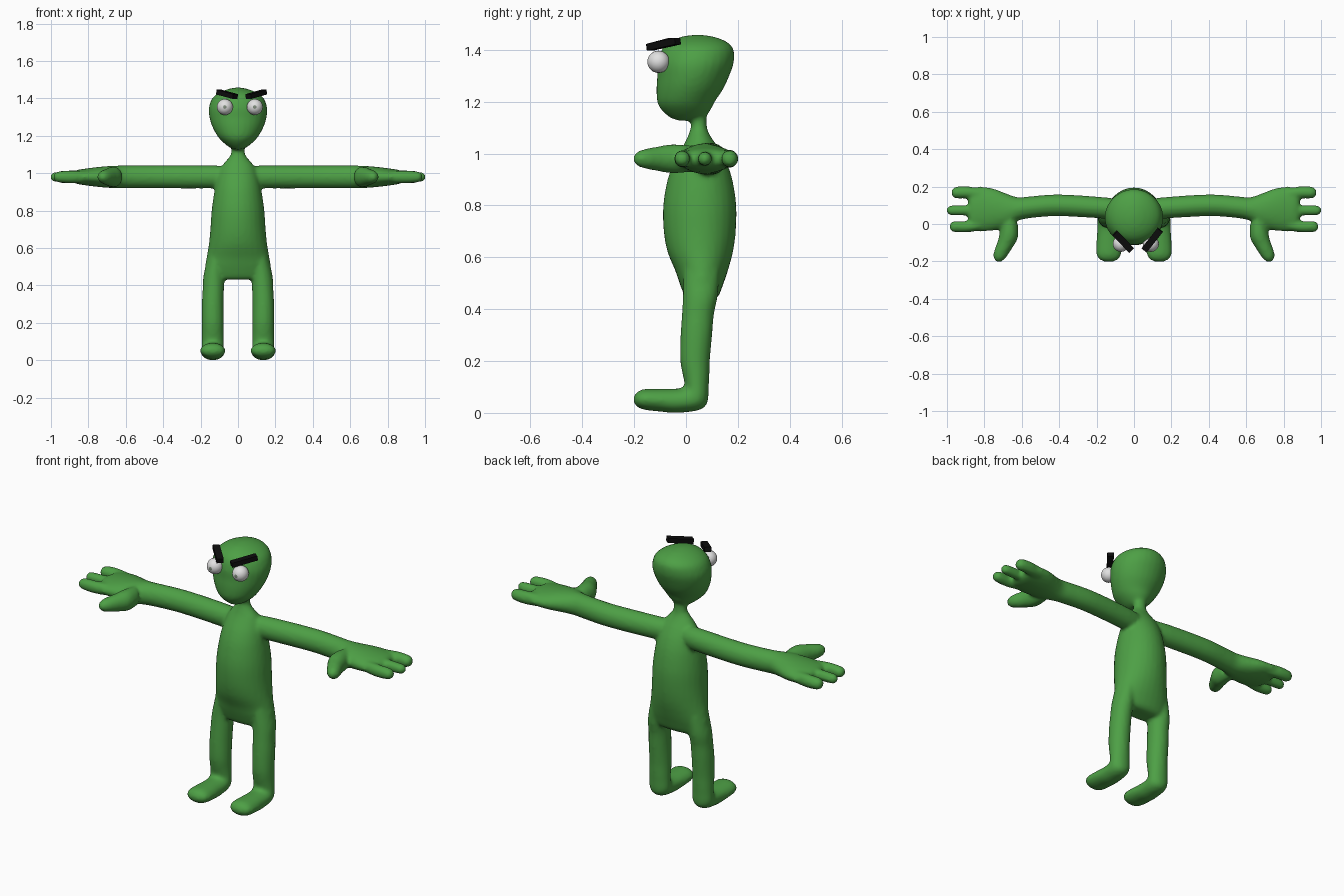
import bpy, bmesh, math
from mathutils import Vector, Matrix


def material(name, rgb):
    m = bpy.data.materials.new(name)
    m.diffuse_color = (*rgb, 1)
    return m


GREEN = material("skin green", (0.075, 0.35, 0.06))
WHITE = material("eye white", (0.75, 0.75, 0.75))
GREY = material("pupil grey", (0.22, 0.27, 0.21))
BLACK = material("brow black", (0.004, 0.004, 0.004))


def make_object(name, bm, *mats):
    bmesh.ops.recalc_face_normals(bm, faces=bm.faces)
    me = bpy.data.meshes.new(name)
    bm.to_mesh(me)
    bm.free()
    ob = bpy.data.objects.new(name, me)
    bpy.context.collection.objects.link(ob)
    for m in mats:
        me.materials.append(m)
    return ob


def catmull(a, b, c, d, t):
    return 0.5 * (2 * b + (c - a) * t + (2 * a - 5 * b + 4 * c - d) * t * t
                  + (3 * b - a - 3 * c + d) * t ** 3)


def loft(bm, rings, sub=4, n=28):
    """Closed tube through (centre, half axis, half axis) rings, smoothly interpolated."""
    fine = []
    last = len(rings) - 1
    for i in range(last):
        quad = [rings[min(max(j, 0), last)] for j in range(i - 1, i + 3)]
        for k in range(sub):
            fine.append([catmull(*(r[p] for r in quad), k / sub) for p in range(3)])
    fine.append(rings[-1])
    loops = []
    for c, a, b in fine:
        loops.append([bm.verts.new(c + a * math.cos(2 * math.pi * i / n)
                                   + b * math.sin(2 * math.pi * i / n)) for i in range(n)])
    for lo, hi in zip(loops, loops[1:]):
        for i in range(n):
            j = (i + 1) % n
            bm.faces.new((lo[i], lo[j], hi[j], hi[i]))
    bm.faces.new(loops[0][::-1])
    bm.faces.new(loops[-1])


def upright(x, y, z, rx, ry, tilt=0, s=1):
    """Ring across a vertical limb, tilting towards a forward one."""
    t = math.radians(tilt)
    return (Vector((s * x, y, z)), Vector((rx, 0, 0)),
            Vector((0, ry * math.cos(t), -ry * math.sin(t))))


def sideways(x, y, r, rz, turn=0, s=1):
    """Ring across a horizontal limb at arm height."""
    t = math.radians(turn)
    return (Vector((s * x, y, 0.98)), Vector((0, 0, rz)),
            Vector((s * r * math.sin(t), r * math.cos(t), 0)))


bm = bmesh.new()

# torso and neck: z, y, half width, half depth
torso = [(0.432, 0.055, 0.15, 0.045), (0.45, 0.06, 0.165, 0.065), (0.5, 0.06, 0.176, 0.085),
         (0.55, 0.06, 0.168, 0.102), (0.62, 0.055, 0.156, 0.126), (0.7, 0.053, 0.148, 0.139),
         (0.8, 0.053, 0.141, 0.141), (0.9, 0.054, 0.127, 0.125), (0.97, 0.055, 0.112, 0.1),
         (1.02, 0.055, 0.095, 0.072), (1.05, 0.053, 0.078, 0.053), (1.08, 0.05, 0.052, 0.038),
         (1.11, 0.05, 0.037, 0.03), (1.17, 0.05, 0.037, 0.03)]
loft(bm, [upright(0, y, z, rx, ry) for z, y, rx, ry in torso])

# head
head = [(1.127, 0.01, 0.02, 0.04), (1.14, 0.005, 0.048, 0.068), (1.17, 0, 0.085, 0.096),
        (1.2, 0, 0.111, 0.111), (1.25, 0.015, 0.138, 0.129), (1.3, 0.028, 0.153, 0.139),
        (1.35, 0.037, 0.156, 0.147), (1.4, 0.045, 0.138, 0.139), (1.43, 0.047, 0.102, 0.112),
        (1.45, 0.045, 0.052, 0.065), (1.458, 0.045, 0.01, 0.015)]
loft(bm, [upright(0, y, z, rx, ry) for z, y, rx, ry in head])

# leg bending into foot: x, y, z, half width, half thickness, tilt
leg = [(0.115, 0.06, 0.55, 0.048, 0.07, 0), (0.128, 0.055, 0.45, 0.057, 0.067, 0),
       (0.132, 0.046, 0.38, 0.057, 0.062, 0), (0.135, 0.04, 0.3, 0.058, 0.061, 0),
       (0.135, 0.035, 0.2, 0.058, 0.057, 0), (0.135, 0.04, 0.12, 0.058, 0.049, 8),
       (0.135, 0.034, 0.062, 0.06, 0.056, 45), (0.135, -0.03, 0.047, 0.062, 0.047, 85),
       (0.135, -0.1, 0.049, 0.066, 0.044, 90), (0.135, -0.16, 0.052, 0.066, 0.04, 90),
       (0.135, -0.188, 0.052, 0.052, 0.029, 90), (0.135, -0.202, 0.052, 0.02, 0.01, 90)]
# arm and palm: x, y, half width, half height
arm = [(0.04, 0.07, 0.053, 0.058), (0.15, 0.085, 0.057, 0.061), (0.4, 0.1, 0.058, 0.061),
       (0.55, 0.09, 0.058, 0.061), (0.62, 0.08, 0.063, 0.061), (0.68, 0.072, 0.09, 0.059),
       (0.75, 0.077, 0.112, 0.053), (0.82, 0.08, 0.12, 0.044), (0.865, 0.08, 0.112, 0.036),
       (0.885, 0.08, 0.08, 0.02)]
# thumb, turned towards the front
thumb = [(0.66, 0.02, 0.045, 0.05, 63), (0.667, -0.05, 0.052, 0.056, 63),
         (0.69, -0.11, 0.043, 0.047, 63), (0.715, -0.16, 0.037, 0.037, 63),
         (0.728, -0.187, 0.026, 0.026, 63), (0.735, -0.201, 0.008, 0.008, 63)]
# fingers: root y, tip y, tip x, radius
fingers = [(0.005, -0.014, 0.987, 0.03), (0.075, 0.073, 1.003, 0.027), (0.152, 0.168, 0.977, 0.032)]

for s in (-1, 1):
    loft(bm, [upright(*r, s=s) for r in leg])
    loft(bm, [sideways(*r, s=s) for r in arm])
    loft(bm, [sideways(*r, s=s) for r in thumb])
    for y0, y1, tip, r in fingers:
        loft(bm, [sideways(0.78, y0, r, r, s=s), sideways(0.88, y1, r, r * 1.1, s=s),
                  sideways(tip - 0.03, y1, r, r, s=s), sideways(tip - 0.01, y1, r * 0.75, r * 0.75, s=s),
                  sideways(tip, y1, r * 0.25, r * 0.25, s=s)])

# fuse the limbs into one soft skin
body = make_object("body", bm, GREEN)
fuse = body.modifiers.new("fuse", 'REMESH')
fuse.mode = 'VOXEL'
fuse.voxel_size = 0.01
fuse.use_smooth_shade = True
soft = body.modifiers.new("soften", 'SMOOTH')
soft.factor = 0.5
soft.iterations = 5

# eyes with a small pupil on the forward pole
for side, x in (("left", -0.07), ("right", 0.09)):
    bm = bmesh.new()
    bmesh.ops.create_uvsphere(bm, u_segments=20, v_segments=14, radius=0.043)
    for f in bm.faces:
        f.smooth = True
        f.material_index = int(f.calc_center_median().z > 0.0418)
    bm.transform(Matrix.Translation((x, -0.106, 1.354)) @ Matrix.Rotation(math.pi / 2, 4, 'X'))
    make_object(side + "_eye", bm, WHITE, GREY)

# slanted eyebrows
for side, outer, inner in (("left", (-0.103, -0.05, 1.434), (-0.014, -0.14, 1.41)),
                           ("right", (0.14, -0.032, 1.434), (0.055, -0.14, 1.41))):
    p, q = Vector(outer), Vector(inner)
    bm = bmesh.new()
    bmesh.ops.create_cube(bm, size=1)
    bm.transform(Matrix.Translation((p + q) / 2) @ (q - p).to_track_quat('X', 'Z').to_matrix().to_4x4()
                 @ Matrix.Diagonal(((q - p).length, 0.036, 0.026, 1)))
    make_object(side + "_eyebrow", bm, BLACK)
